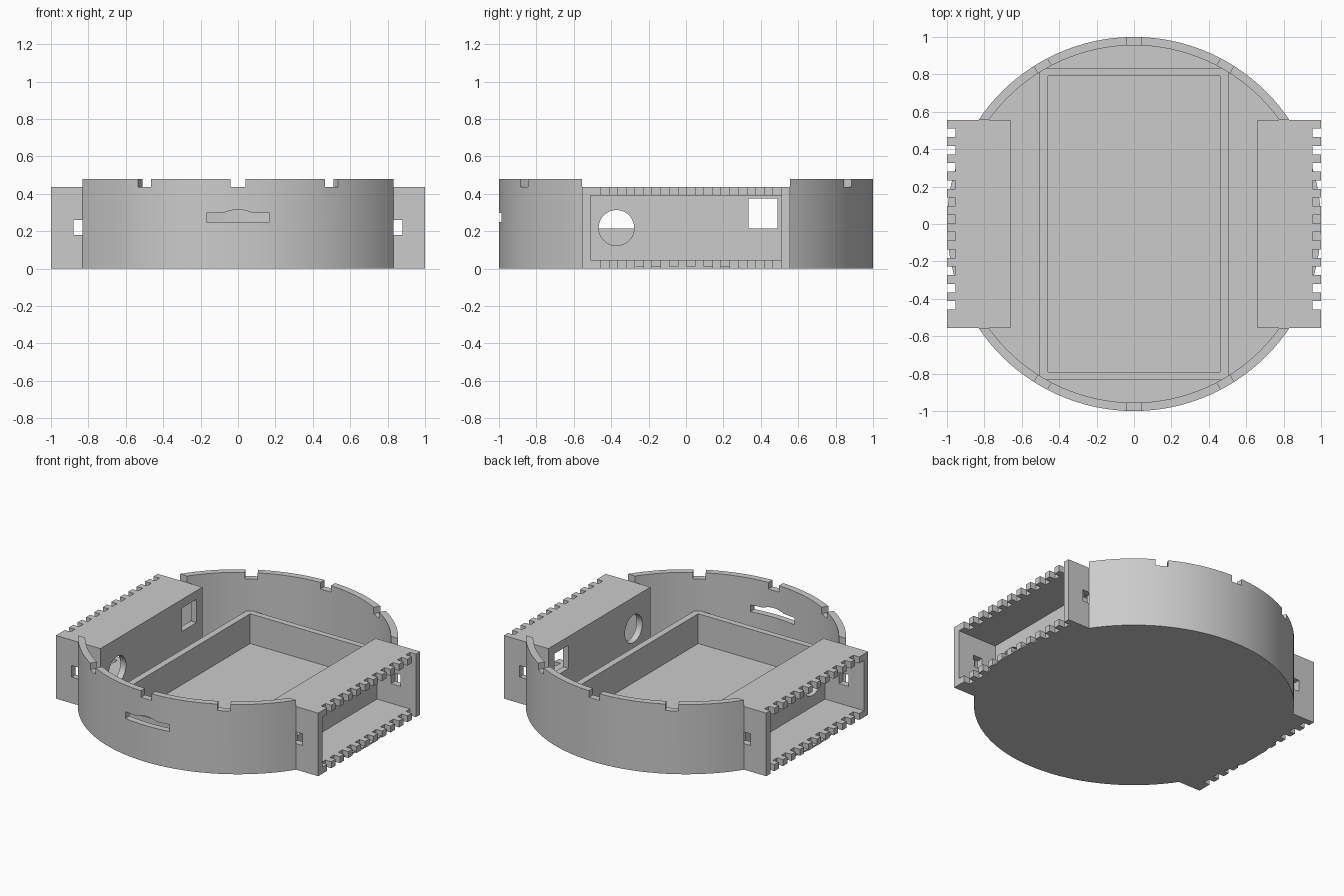
import bpy, bmesh, math
from mathutils import Matrix, Vector

cube = bpy.data.objects.get("Cube")
if cube:
    bpy.data.objects.remove(cube)

grey = bpy.data.materials.new("light_grey")
grey.use_nodes = True
colour = (0.6, 0.6, 0.6, 1)
grey.diffuse_color = colour
grey.node_tree.nodes["Principled BSDF"].inputs["Base Color"].default_value = colour

HALF_LEN = 0.555      # half length of the side bays
WALL = 0.045
BAY_TOP = 0.435
RIM_TOP = 0.48


def add_box(bm, x0, x1, y0, y1, z0, z1, spin=0.0):
    size = Vector((abs(x1 - x0), abs(y1 - y0), z1 - z0))
    centre = Vector((x0 + x1, y0 + y1, z0 + z1)) / 2
    bmesh.ops.create_cube(bm, size=1, matrix=Matrix.Rotation(spin, 4, 'Z')
                          @ Matrix.Translation(centre) @ Matrix.Diagonal(size).to_4x4())


def add_cylinder(bm, radius, z0, z1, segments=120):
    bmesh.ops.create_cone(bm, cap_ends=True, segments=segments, radius1=radius, radius2=radius,
                          depth=z1 - z0, matrix=Matrix.Translation((0, 0, (z0 + z1) / 2)))


def make(name, bm):
    bmesh.ops.recalc_face_normals(bm, faces=bm.faces)
    mesh = bpy.data.meshes.new(name)
    bm.to_mesh(mesh)
    bm.free()
    mesh.materials.append(grey)
    obj = bpy.data.objects.new(name, mesh)
    bpy.context.collection.objects.link(obj)
    return obj


def cut(obj, bm):
    """Subtract a cutter mesh from the object and bake the result."""
    cutter = make("cutter", bm)
    cutter.hide_render = True
    mod = obj.modifiers.new("cut", 'BOOLEAN')
    mod.operation = 'DIFFERENCE'
    mod.solver = 'EXACT'
    mod.object = cutter
    graph = bpy.context.evaluated_depsgraph_get()
    mesh = bpy.data.meshes.new_from_object(obj.evaluated_get(graph))
    obj.modifiers.clear()
    obj.data = mesh
    bpy.data.objects.remove(cutter)


def smooth(obj):
    bpy.ops.object.select_all(action='DESELECT')
    obj.select_set(True)
    bpy.context.view_layer.objects.active = obj
    bpy.ops.object.shade_smooth_by_angle(angle=math.radians(25))


# Thin round floor
bm = bmesh.new()
add_cylinder(bm, 1.0, 0, 0.01)
smooth(make("floor", bm))

# Round outer wall, opened at both sides for the bays
bm = bmesh.new()
add_cylinder(bm, 1.0, 0, RIM_TOP)
rim = make("outer_wall", bm)
bm = bmesh.new()
add_cylinder(bm, 1.0 - WALL, -0.1, 0.6)
cut(rim, bm)
bm = bmesh.new()
add_box(bm, -1.1, 1.1, -HALF_LEN, HALF_LEN, -0.2, 0.7)
cut(rim, bm)

# Rim notches: three at the front and three at the back
bm = bmesh.new()
for degrees in (-30, 0, 30, 150, 180, 210):
    add_box(bm, -0.04, 0.04, 0.9, 1.1, BAY_TOP, 0.6, math.radians(degrees))
cut(rim, bm)

# Front slot with a raised middle
bm = bmesh.new()
half = [(0.168, 0.25), (0.168, 0.297), (0.08, 0.297), (0.05, 0.308), (0.02, 0.314)]
outline = half + [(-x, z) for x, z in reversed(half)]
face = bm.faces.new([bm.verts.new((x, -1.1, z)) for x, z in outline])
ext = bmesh.ops.extrude_face_region(bm, geom=[face], use_keep_orig=True)
bmesh.ops.translate(bm, vec=(0, 0.25, 0),
                    verts=[v for v in ext["geom"] if isinstance(v, bmesh.types.BMVert)])
cut(rim, bm)
smooth(rim)

# Rectangular tray walls in the middle
bm = bmesh.new()
add_box(bm, -0.505, 0.505, -0.832, 0.832, 0, 0.215)
tray = make("tray_walls", bm)
bm = bmesh.new()
add_box(bm, -0.46, 0.46, -0.79, 0.79, -0.1, 0.4)
cut(tray, bm)


def side_bay(name, s):
    bm = bmesh.new()
    add_box(bm, s * 0.66, s, -HALF_LEN, HALF_LEN, 0, BAY_TOP)
    bay = make(name, bm)

    # Hollow, open to the outside
    end = HALF_LEN - WALL
    bm = bmesh.new()
    add_box(bm, s * 0.703, s * 1.1, -end, end, WALL, BAY_TOP - WALL)
    cut(bay, bm)

    # Comb notches along both outer edges
    bm = bmesh.new()
    pitch = 0.0922
    for i in range(11):
        y = end - i * pitch
        add_box(bm, s * 0.955, s * 1.1, y - pitch / 2, y, -0.1, 0.6)
    cut(bay, bm)

    # Round and square windows in the inner wall
    bm = bmesh.new()
    add_box(bm, s * 0.6, s * 0.8, 0.335, 0.49, 0.215, 0.375)
    bmesh.ops.create_cone(bm, cap_ends=True, segments=48, radius1=0.095, radius2=0.095, depth=0.2,
                          matrix=Matrix.Translation((s * 0.7, -0.372, 0.218))
                          @ Matrix.Rotation(math.pi / 2, 4, 'Y'))
    cut(bay, bm)

    # Small hole in each end wall
    bm = bmesh.new()
    for e in (-1, 1):
        add_box(bm, s * 0.81, s * 0.88, e * 0.48, e * 0.6, 0.18, 0.26)
    cut(bay, bm)
    smooth(bay)


side_bay("left_side_bay", 1)
side_bay("right_side_bay", -1)
